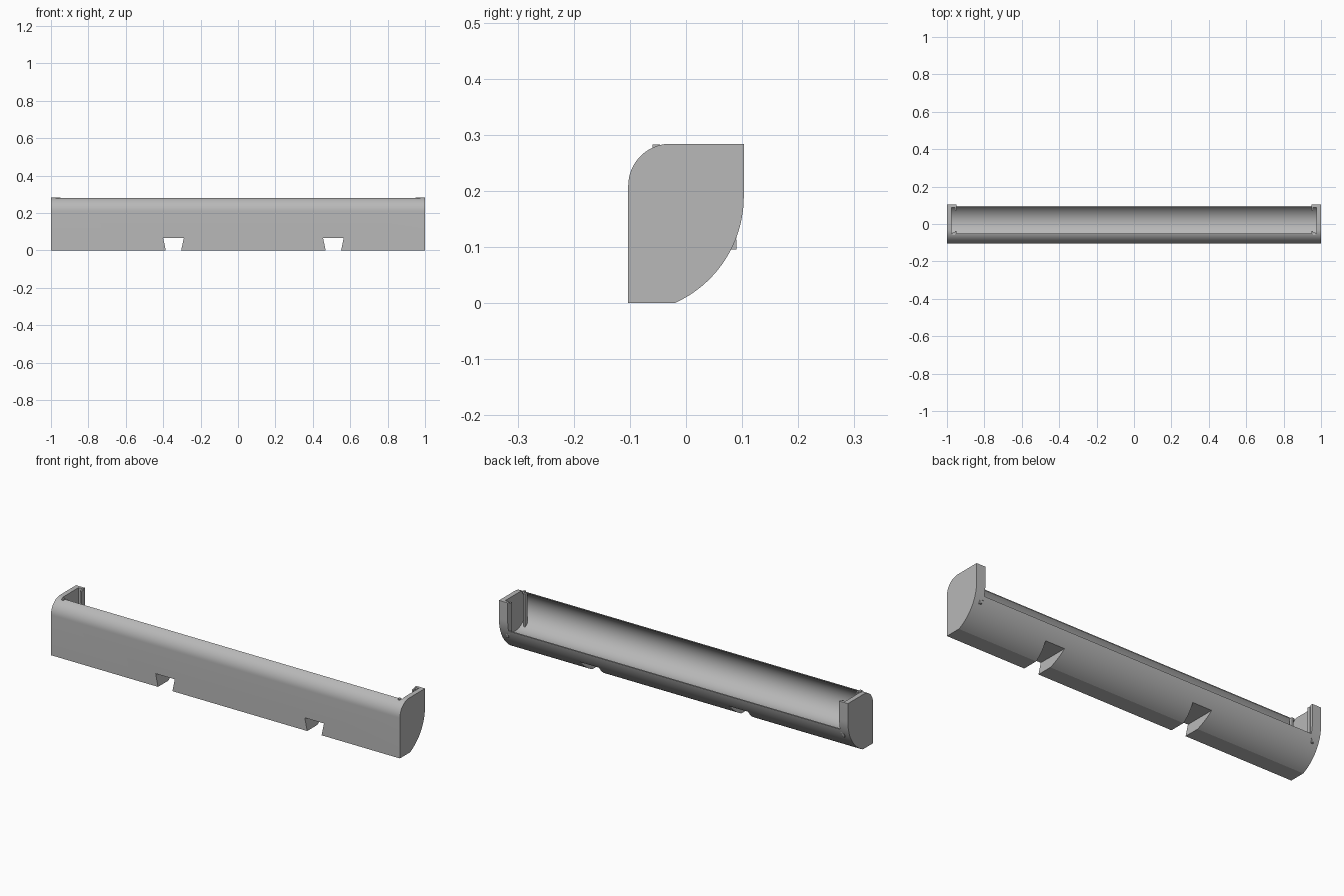
import bpy
import bmesh
from math import cos, sin, pi, radians, sqrt, atan2

cube = bpy.data.objects.get("Cube")
if cube:
    bpy.data.objects.remove(cube, do_unlink=True)

grey = bpy.data.materials.new("light grey")
grey.use_nodes = True
colour = (0.48, 0.48, 0.48, 1)
grey.diffuse_color = colour
grey.node_tree.nodes["Principled BSDF"].inputs["Base Color"].default_value = colour


def prism(name, points, start, end, axis="x"):
    """Extrude a closed 2D outline: (y, z) along x, or (x, z) along y."""
    bm = bmesh.new()
    place = (lambda p, t: (t, p[0], p[1])) if axis == "x" else (lambda p, t: (p[0], t, p[1]))
    a = [bm.verts.new(place(p, start)) for p in points]
    b = [bm.verts.new(place(p, end)) for p in points]
    bm.faces.new(a)
    bm.faces.new(b[::-1])
    for i in range(len(a)):
        j = (i + 1) % len(a)
        bm.faces.new((a[j], a[i], b[i], b[j]))
    bmesh.ops.recalc_face_normals(bm, faces=bm.faces)
    mesh = bpy.data.meshes.new(name)
    bm.to_mesh(mesh)
    bm.free()
    mesh.materials.append(grey)
    obj = bpy.data.objects.new(name, mesh)
    bpy.context.collection.objects.link(obj)
    return obj


def box(name, x, y, z):
    return prism(name, [(y[0], z[0]), (y[1], z[0]), (y[1], z[1]), (y[0], z[1])], *x)


def arc(cy, cz, r, a0, a1, steps):
    return [(cy + r * cos(a0 + (a1 - a0) * i / steps),
             cz + r * sin(a0 + (a1 - a0) * i / steps)) for i in range(steps + 1)]


def cut(obj, cutter):
    cutter.hide_render = True
    mod = obj.modifiers.new("cut", "BOOLEAN")
    mod.operation = "DIFFERENCE"
    mod.solver = "EXACT"
    mod.object = cutter
    bpy.context.view_layer.objects.active = obj
    bpy.ops.object.modifier_apply(modifier=mod.name)
    bpy.data.objects.remove(cutter, do_unlink=True)


# Housing: flat front, rounded top front edge, swept lower back
R = 0.208
outline = arc(-0.028, 0.209, 0.075, pi, pi / 2, 16)
outline += [(0.103, 0.284)]
outline += arc(-0.105, 0.19, R, 0, -atan2(0.19, sqrt(R * R - 0.19 ** 2)), 24)
outline += [(-0.103, 0)]
housing = prism("housing", outline, -1, 1)

# Round trough, open at the top between the front lip and the back flange
CY, CZ, r = 0.008, 0.195, 0.1
lip, rim = -0.05, 0.088
lip_angle = atan2(sqrt(r * r - (lip - CY) ** 2), lip - CY)
rim_angle = 2 * pi - atan2(sqrt(r * r - (rim - CY) ** 2), rim - CY)
trough = arc(CY, CZ, r, lip_angle, rim_angle, 40) + [(rim, 0.4), (lip, 0.4)]
cut(housing, prism("trough_cutter", trough, -0.975, 0.975))

# Open back above the rim, leaving a flange at each end
cut(housing, box("back_cutter", (-0.95, 0.95), (0.03, 0.3), (0.135, 0.45)))

# Dovetail notches through the bottom
for x in (-0.345, 0.51):
    notch = [(x - 0.037, -0.02), (x + 0.037, -0.02), (x + 0.055, 0.065), (x - 0.055, 0.065)]
    cut(housing, prism("notch_cutter", notch, -0.3, 0.3, "y"))

bpy.ops.object.select_all(action="DESELECT")
housing.select_set(True)
bpy.context.view_layer.objects.active = housing
bpy.ops.object.shade_smooth_by_angle(angle=radians(25))

# Slot ribs and small pegs at each end
for side, s in (("left", 1), ("right", -1)):
    rib_x = sorted((s * 0.948, s * 0.957))
    peg_x = sorted((s * 0.958, s * 0.97))
    box(side + "_back_rib", rib_x, (0.072, 0.09), (0.115, 0.277))
    box(side + "_front_rib", rib_x, (-0.055, -0.037), (0.1, 0.277))
    box(side + "_back_peg", peg_x, (0.07, 0.09), (0.096, 0.113))
    box(side + "_top_peg", peg_x, (-0.06, -0.046), (0.27, 0.283))
